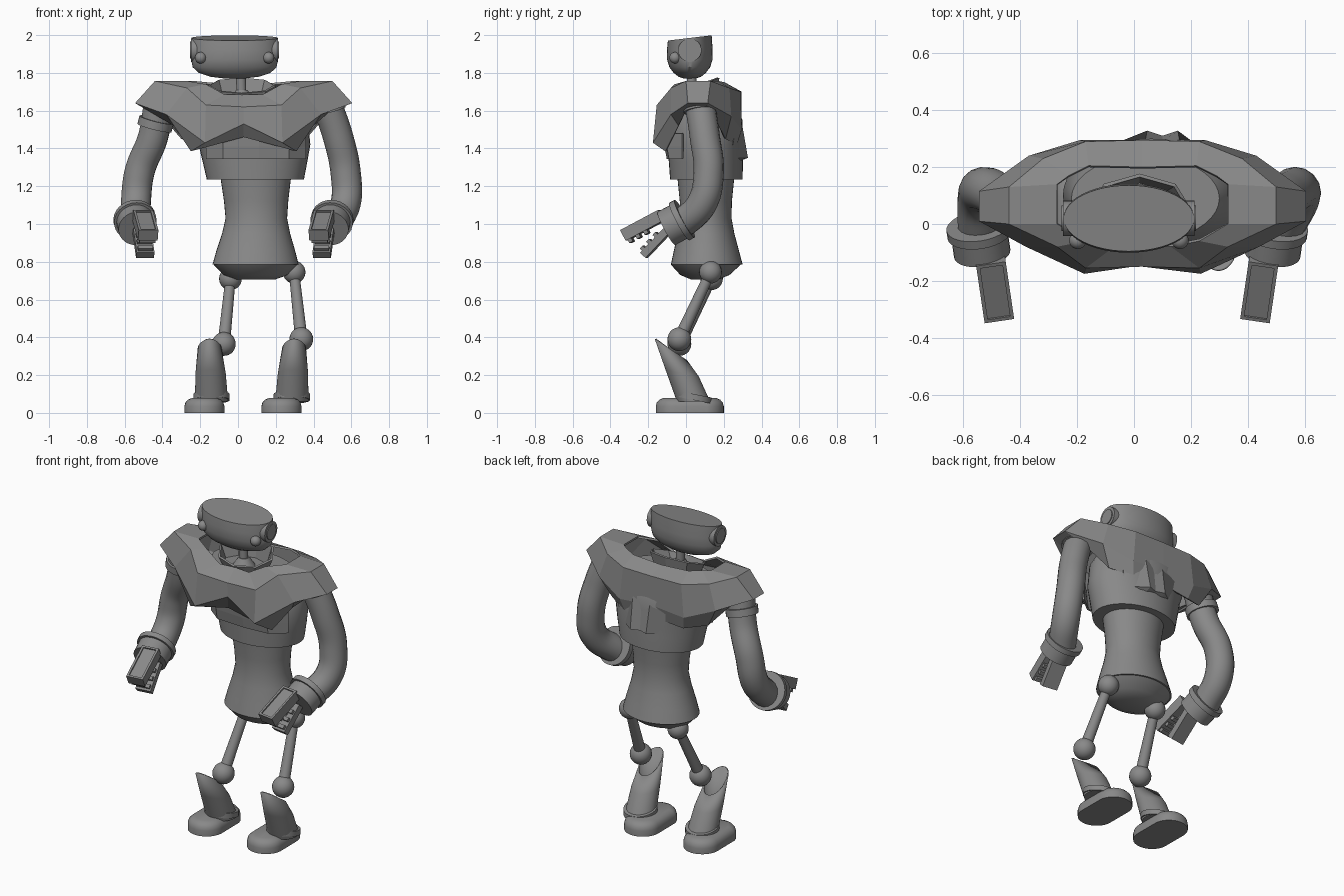
import bpy, bmesh, math
from mathutils import Vector, Matrix

if "Cube" in bpy.data.objects:
    bpy.data.objects.remove(bpy.data.objects["Cube"])

grey = bpy.data.materials.new("metal_grey")
grey.diffuse_color = (0.25, 0.25, 0.25, 1)
grey.use_nodes = True
grey.node_tree.nodes["Principled BSDF"].inputs["Base Color"].default_value = grey.diffuse_color


def finish(ob, smooth=True):
    ob.data.materials.clear()
    ob.data.materials.append(grey)
    bpy.ops.object.select_all(action='DESELECT')
    bpy.context.view_layer.objects.active = ob
    ob.select_set(True)
    if smooth:
        bpy.ops.object.shade_smooth_by_angle(angle=math.radians(35))
    return ob


def from_bm(name, bm, smooth=True, matrix=None):
    bmesh.ops.recalc_face_normals(bm, faces=bm.faces)
    me = bpy.data.meshes.new(name)
    bm.to_mesh(me)
    bm.free()
    if matrix:
        me.transform(matrix)
    ob = bpy.data.objects.new(name, me)
    bpy.context.collection.objects.link(ob)
    return finish(ob, smooth)


def loft(name, rings, closed=True, caps=(True, True), smooth=True, thick=0):
    """Skin rows of points; closed rows may be capped."""
    bm = bmesh.new()
    rows = [[bm.verts.new(p) for p in r] for r in rings]
    n = len(rows[0])
    for a, b in zip(rows, rows[1:]):
        for i in range(n if closed else n - 1):
            j = (i + 1) % n
            bm.faces.new((a[i], a[j], b[j], b[i]))
    if closed and caps[0]:
        bm.faces.new(rows[0][::-1])
    if closed and caps[1]:
        bm.faces.new(rows[-1])
    ob = from_bm(name, bm, smooth)
    if thick:
        m = ob.modifiers.new("thickness", 'SOLIDIFY')
        m.thickness = thick
    return ob


def ellipse(cx, cy, z, rx, ry, tilt=0, n=40):
    """Horizontal ring, tilt raises it towards the back."""
    pts = []
    for i in range(n):
        a = 2 * math.pi * i / n
        y = ry * math.sin(a)
        pts.append((cx + rx * math.cos(a), cy + y, z + y * tilt))
    return pts


def ball(name, c, r, scale=(1, 1, 1)):
    bm = bmesh.new()
    bmesh.ops.create_uvsphere(bm, u_segments=24, v_segments=14, radius=r)
    return from_bm(name, bm, True, Matrix.Translation(c) @ Matrix.Diagonal((*scale, 1)))


def rod(name, a, b, r1, r2=None, n=28):
    a, b = Vector(a), Vector(b)
    bm = bmesh.new()
    bmesh.ops.create_cone(bm, cap_ends=True, segments=n, radius1=r1,
                          radius2=r1 if r2 is None else r2, depth=(b - a).length)
    rot = (b - a).to_track_quat('Z', 'Y').to_matrix().to_4x4()
    return from_bm(name, bm, True, Matrix.Translation((a + b) / 2) @ rot)


def box(name, frame, c, size, pitch=0):
    bm = bmesh.new()
    bmesh.ops.create_cube(bm, size=1)
    m = frame @ Matrix.Translation(c) @ Matrix.Rotation(pitch, 4, 'X') @ Matrix.Diagonal((*size, 1))
    return from_bm(name, bm, False, m)


def tube(name, pts, r):
    cu = bpy.data.curves.new(name, 'CURVE')
    cu.dimensions = '3D'
    cu.bevel_depth, cu.bevel_resolution, cu.resolution_u = r, 6, 10
    cu.use_fill_caps = True
    sp = cu.splines.new('BEZIER')
    sp.bezier_points.add(len(pts) - 1)
    for bp, p in zip(sp.bezier_points, pts):
        bp.co = p
        bp.handle_left_type = bp.handle_right_type = 'AUTO'
    ob = bpy.data.objects.new(name, cu)
    bpy.context.collection.objects.link(ob)
    bpy.ops.object.select_all(action='DESELECT')
    bpy.context.view_layer.objects.active = ob
    ob.select_set(True)
    bpy.ops.object.convert(target='MESH')
    return finish(bpy.context.object)


# Head: shallow bowl with a flat, slightly tilted lid
HX, HY = -0.018, 0.02
head_rows = [(1.77, .05, .03), (1.78, .13, .06), (1.80, .19, .085), (1.83, .222, .108),
             (1.87, .23, .12), (1.92, .231, .121), (1.985, .229, .116)]
loft("head", [ellipse(HX, HY, z, rx, ry, .12 if z > 1.95 else 0, 48) for z, rx, ry in head_rows])
for s in (-1, 1):
    rod("ear_ring", (HX + s * .17, HY, 1.92), (HX + s * .231, HY, 1.92), .062)
    rod("ear_disc", (HX + s * .2, HY, 1.92), (HX + s * .236, HY, 1.92), .045)
    ball("eye", (HX + s * .18, -.058, 1.88), .03)

# Neck and collar
rod("neck", (.02, .03, 1.64), (.015, .03, 1.79), .026)
rod("neck_base", (.02, .03, 1.65), (.02, .03, 1.71), .07, .03)
loft("collar", [ellipse(.02, .05, 1.64, .13, .09, 0, 8), ellipse(.02, .05, 1.735, .17, .115, .35, 8)],
     caps=(False, False), smooth=False, thick=.012)

# Faceted shoulder shell: half rows from front centre to back centre, mirrored
shell_half = [
    [(0, -.07, 1.685), (.10, -.08, 1.685), (.2, -.06, 1.74), (.3, 0, 1.757),
     (.3, .14, 1.757), (.26, .17, 1.757), (.19, .205, 1.75), (0, .2, 1.735)],
    [(0, -.15, 1.62), (.2, -.155, 1.63), (.3, -.08, 1.72), (.47, 0, 1.757),
     (.47, .13, 1.757), (.35, .23, 1.72), (.2, .29, 1.70), (0, .295, 1.70)],
    [(0, -.145, 1.53), (.205, -.175, 1.43), (.41, -.08, 1.58), (.575, .01, 1.64),
     (.575, .115, 1.64), (.4, .24, 1.57), (.22, .295, 1.5), (0, .295, 1.52)],
    [(0, -.14, 1.46), (.28, -.11, 1.385), (.37, -.04, 1.52), (.46, 0, 1.6),
     (.46, .13, 1.6), (.33, .21, 1.45), (.2, .27, 1.42), (0, .28, 1.44)]]
SX = .03
rows = [[(SX + x, y, z) for x, y, z in h] + [(SX - x, y, z) for x, y, z in h[-2:0:-1]]
        for h in shell_half]
loft("shoulder_shell", rows, caps=(False, False), smooth=False, thick=.012)

# Back panel with two raised points, and chest plate
panel_x = (-.2, -.06, 0, .06, .2)
panel_rows = [(1.54, (.27, .295, .29, .295, .27)), (1.35, (.235, .328, .31, .328, .235)),
              (1.32, (.2, .25, .25, .25, .2))]
loft("back_panel", [[(.1 + x * (1 if z > 1.5 else .9), y, z) for x, y in zip(panel_x, ys)]
                    for z, ys in panel_rows], closed=False, smooth=False, thick=.01)
loft("chest_plate", [[(-.17, -.02, z), (-.08, y, z), (.11, y - .012, z), (.27, y, z), (.36, -.02, z)]
                     for z, y in ((1.48, -.11), (1.41, -.102), (1.345, -.09))],
     closed=False, smooth=False, thick=.01)

# Torso, waist skirt and pelvis
loft("torso", [ellipse(*r) for r in (
    (.092, .108, 1.235, .257, .192), (.09, .105, 1.33, .277, .196), (.087, .1, 1.42, .296, .198),
    (.06, .1, 1.55, .31, .2), (.04, .09, 1.66, .26, .15))])
loft("waist", [ellipse(*r) for r in (
    (.093, .11, .785, .228, .19), (.094, .108, .86, .208, .172), (.096, .106, .95, .18, .15),
    (.097, .105, 1.03, .163, .136), (.096, .105, 1.12, .17, .138), (.094, .105, 1.24, .186, .15))])
loft("pelvis", [ellipse(*r) for r in (
    (.093, .1, .705, .1, .07), (.093, .1, .73, .17, .13), (.093, .105, .785, .222, .185))])

# Arms with bands, cuffs and gripper hands
arms = {
    "left": [(-.42, .06, 1.63), (-.45, .085, 1.46), (-.52, .12, 1.28), (-.54, .095, 1.12), (-.54, -.03, .99)],
    "right": [(.46, .07, 1.66), (.53, .1, 1.46), (.57, .12, 1.27), (.57, .085, 1.11), (.5, -.04, .985)]}
for side, path in arms.items():
    s = -1 if side == "left" else 1
    tube(side + "_arm", path, .08)
    band = Vector((-.437, .075, 1.53)) if s < 0 else Vector((.475, .078, 1.62))
    d = Vector((-.25 * -s, .12, -1)).normalized() * .022
    rod(side + "_arm_band", band - d, band + d, .093)
    # Wrist frame: local y runs out along the hand, z is the upper side
    fwd = Vector((-s * .13, -.88, -.47)).normalized()
    lat = fwd.cross(Vector((0, 0, 1))).normalized()
    up = lat.cross(fwd)
    wrist = Vector((-.54, -.06, 1.0)) if s < 0 else Vector((.492, -.06, 1.0))
    frame = Matrix.Translation(wrist) @ Matrix((lat, fwd, up)).transposed().to_4x4()
    rod(side + "_cuff", wrist - fwd * .05, wrist + fwd * .05, .1)
    rod(side + "_cuff_rim", wrist - fwd * .06, wrist - fwd * .028, .113)
    off = .025 if lat.x * s < 0 else -.025
    box(side + "_upper_jaw", frame, (off, .155, .07), (.105, .23, .055))
    for k in (-1, 1):   # raised frame on the upper jaw
        box(side + "_jaw_rail", frame, (off + k * .046, .155, .1), (.013, .23, .012))
        box(side + "_jaw_end", frame, (off, .155 + k * .109, .1), (.105, .012, .012))
    box(side + "_lower_jaw", frame, (off, .14, -.04), (.095, .18, .04), -.32)
    for k in range(3):  # gripping teeth
        y = .125 + k * .047
        box(side + "_upper_tooth", frame, (off, y + .03, .035), (.085, .022, .025))
        box(side + "_lower_tooth", frame, (off, y - .01, -.008 - k * .016), (.08, .022, .03), -.32)

# Legs: hip ball, thin thigh, knee ball, slanted open shin, rounded foot
legs = {
    "left": ((-.04, .135, .71), (-.075, -.035, .365), -.15, -.14, -.178),
    "right": ((.297, .13, .745), (.335, -.035, .39), .297, .285, .23)}
for side, (hip, knee, top_x, low_x, foot_x) in legs.items():
    ball(side + "_hip", hip, .06)
    rod(side + "_thigh", knee, hip, .033, .027)
    ball(side + "_knee", knee, .063)
    loft(side + "_shin", [ellipse(low_x, .04, .06, .088, .088),
                          ellipse((low_x + top_x) / 2, -.02, .21, .08, .088, -.2),
                          ellipse(top_x, -.08, .335, .064, .085, -.65)],
         caps=(True, False), thick=.008)
    loft(side + "_ankle_band", [ellipse(low_x, .04, z, .096, .096, -.2) for z in (.068, .1)])
    foot = []
    for z, k, lift in ((0, 1, 0), (.035, 1, 0), (.055, .95, 0), (.07, .82, 0), (.08, .6, 0)):
        ring = []
        for i in range(40):   # stadium outline
            a = 2 * math.pi * i / 40
            ring.append((foot_x + .106 * k * math.cos(a),
                         .02 + .075 * (1 if math.sin(a) > 0 else -1) + .105 * k * math.sin(a), z))
        foot.append(ring)
    loft(side + "_foot", foot)
